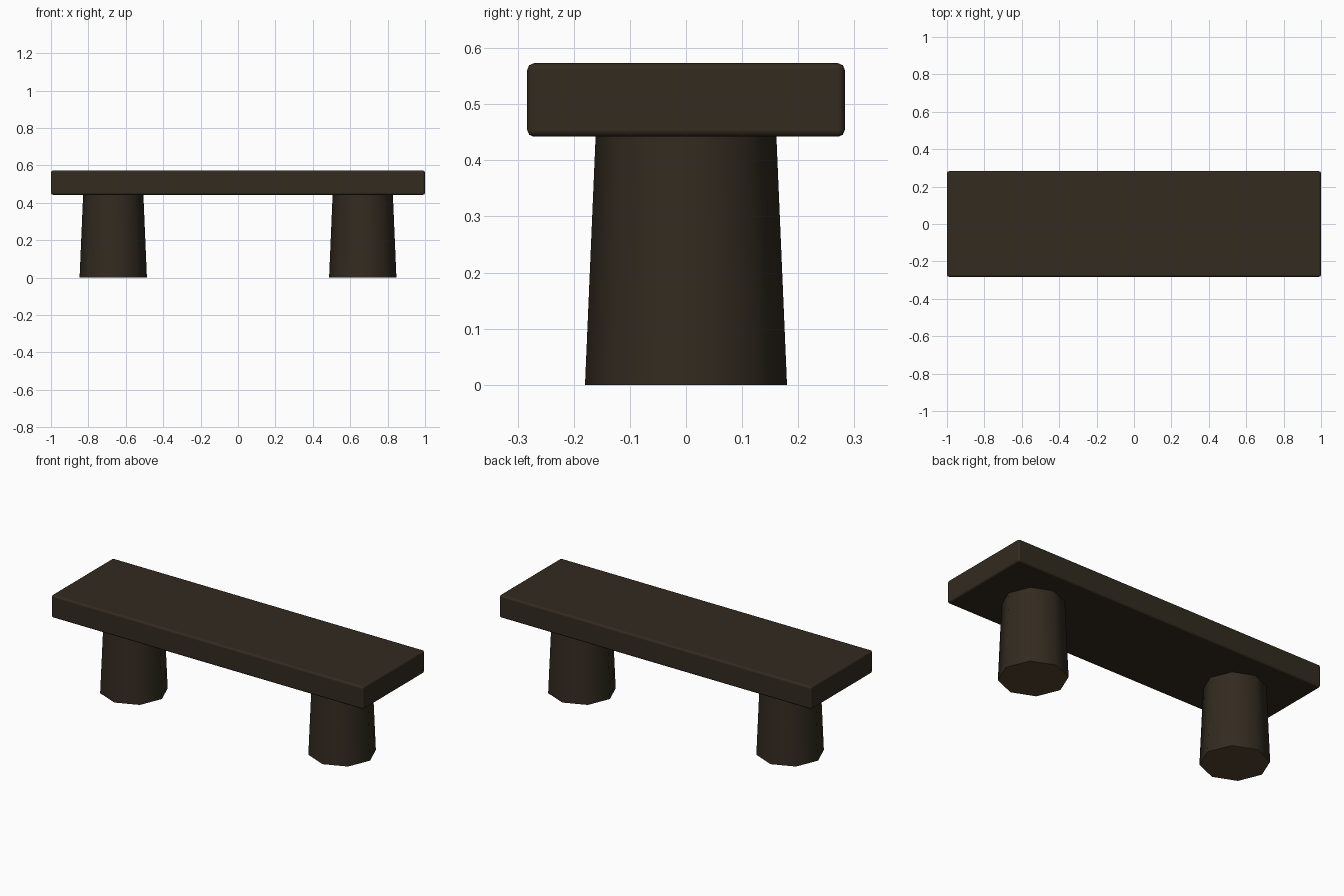
import bpy

if "Cube" in bpy.data.objects:
    bpy.data.objects.remove(bpy.data.objects["Cube"])


def flat_colour(name, rgb):
    mat = bpy.data.materials.new(name)
    mat.diffuse_color = (*rgb, 1)
    mat.use_nodes = True
    mat.node_tree.nodes["Principled BSDF"].inputs["Base Color"].default_value = mat.diffuse_color
    return mat


wood = flat_colour("dark brown wood", (0.0326, 0.0235, 0.0140))
cut_wood = flat_colour("cut end brown", (0.091, 0.054, 0.028))

# Seat slab with softened edges
bpy.ops.mesh.primitive_cube_add(size=1, location=(0, 0, 0.5075))
seat = bpy.context.object
seat.name = "seat"
seat.scale = (2.0, 0.566, 0.131)
bpy.ops.object.transform_apply(location=False, rotation=False, scale=True)
bevel = seat.modifiers.new("soft edges", 'BEVEL')
bevel.width = 0.012
bevel.segments = 2
bevel.harden_normals = True
seat.data.materials.append(wood)
bpy.ops.object.shade_smooth()

# Tapered eight-sided legs with lighter cut ends
for name, x in (("left_leg", -0.667), ("right_leg", 0.667)):
    bpy.ops.mesh.primitive_cone_add(vertices=8, radius1=0.18, radius2=0.161,
                                    depth=0.445, location=(x, 0, 0.2225))
    leg = bpy.context.object
    leg.name = name
    leg.data.materials.append(wood)
    leg.data.materials.append(cut_wood)
    for face in leg.data.polygons:
        face.material_index = 1 if abs(face.normal.z) > 0.9 else 0
    bpy.ops.object.shade_smooth_by_angle(angle=0.9)
